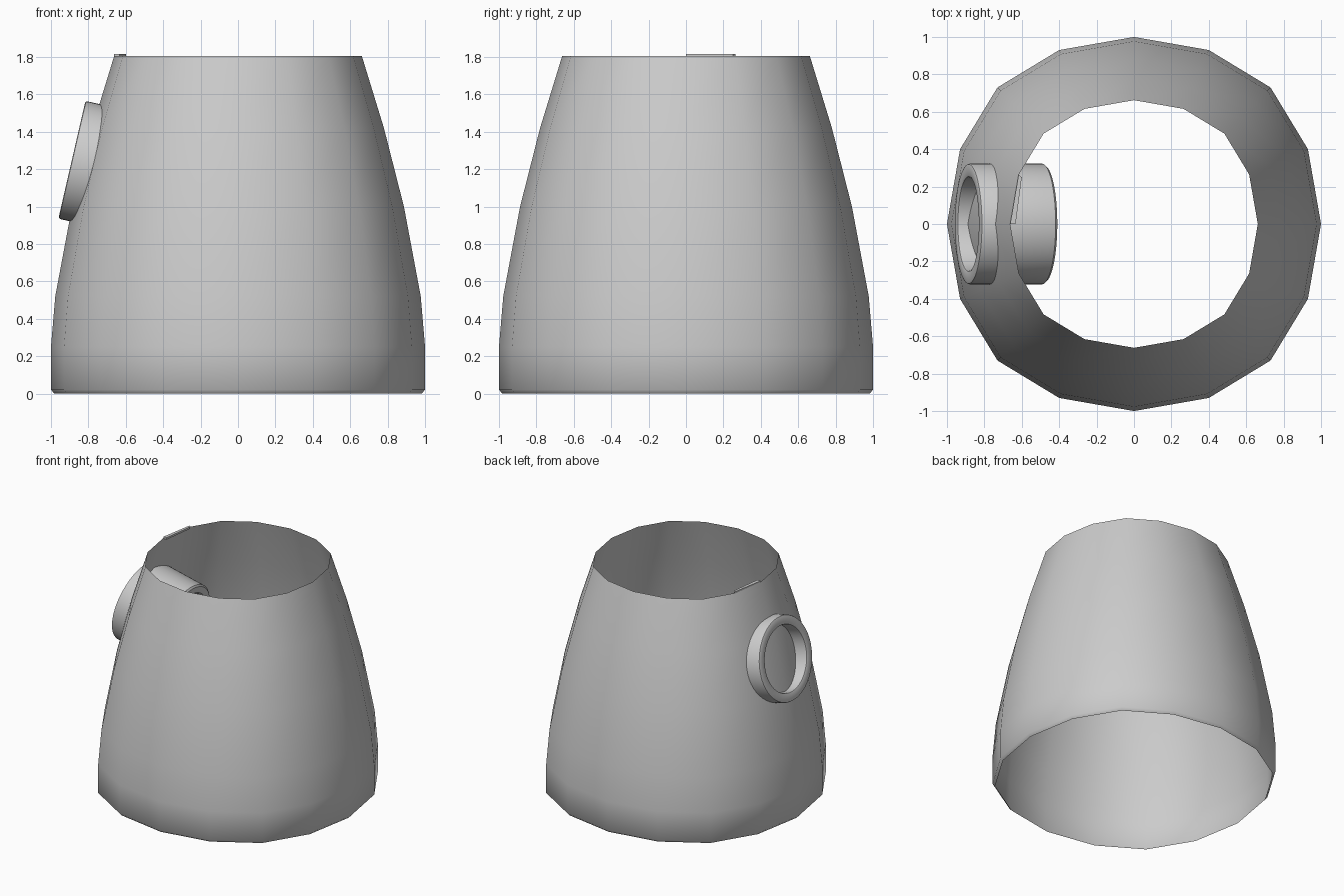
import bpy, bmesh, math
from mathutils import Vector

if "Cube" in bpy.data.objects:
    bpy.data.objects.remove(bpy.data.objects["Cube"])


def make_object(name, bm, angle=40):
    bmesh.ops.recalc_face_normals(bm, faces=bm.faces)
    me = bpy.data.meshes.new(name)
    bm.to_mesh(me)
    bm.free()
    ob = bpy.data.objects.new(name, me)
    bpy.context.collection.objects.link(ob)
    bpy.ops.object.select_all(action='DESELECT')
    ob.select_set(True)
    bpy.context.view_layer.objects.active = ob
    bpy.ops.object.shade_smooth_by_angle(angle=math.radians(angle))
    return ob


def bridge(bm, a, b):
    n = len(a)
    for i in range(n):
        j = (i + 1) % n
        bm.faces.new((a[i], a[j], b[j], b[i]))


# Tapered open shell: 16-sided, slightly squared section
quarter = [(1, 0), (0.93, 0.40), (0.73, 0.73), (0.40, 0.93)]
section = []
for k in range(4):
    for x, y in quarter:
        for _ in range(k):
            x, y = -y, x
        section.append((x, y))

profile = [(0.982, 0.0), (1.0, 0.02), (1.0, 0.25), (0.977, 0.52),
           (0.887, 1.0), (0.78, 1.42), (0.662, 1.805)]
bm = bmesh.new()
rings = [[bm.verts.new((x * r, y * r, z)) for x, y in section] for r, z in profile]
for a, b in zip(rings, rings[1:]):
    bridge(bm, a, b)
make_object("shell", bm, 60)

# Tilted round tube passing through the wall
axis = Vector((-0.974, 0, 0.224)).normalized()
side = Vector((0, 1, 0))
up = axis.cross(side)
outer_centre = Vector((-0.888, 0, 1.25))
length, outer, inner, bev = 0.419, 0.323, 0.25, 0.012
tube_profile = [(outer, bev - length), (outer, -bev), (outer - bev * 0.3, -bev * 0.3),
                (outer - bev, 0), (inner + bev, 0), (inner + bev * 0.3, -bev * 0.3),
                (inner, -bev), (inner, bev - length),
                (inner + bev, -length), (outer - bev, -length)]
bm = bmesh.new()
N = 48
rings = []
for r, d in tube_profile:
    rings.append([bm.verts.new(outer_centre + axis * d
                               + side * r * math.cos(2 * math.pi * i / N)
                               + up * r * math.sin(2 * math.pi * i / N))
                  for i in range(N)])
for a, b in zip(rings, rings[1:] + rings[:1]):
    bridge(bm, a, b)
make_object("side_tube", bm, 40)

# Small tab on the rim above the tube
outline = [(-0.662, 0), (-0.633, 0), (-0.60, 0.25), (-0.617, 0.265)]
bm = bmesh.new()
low = [bm.verts.new((x, y, 1.80)) for x, y in outline]
high = [bm.verts.new((x, y, 1.815)) for x, y in outline]
bridge(bm, low, high)
bm.faces.new(low)
bm.faces.new(high)
make_object("rim_tab", bm, 30)
